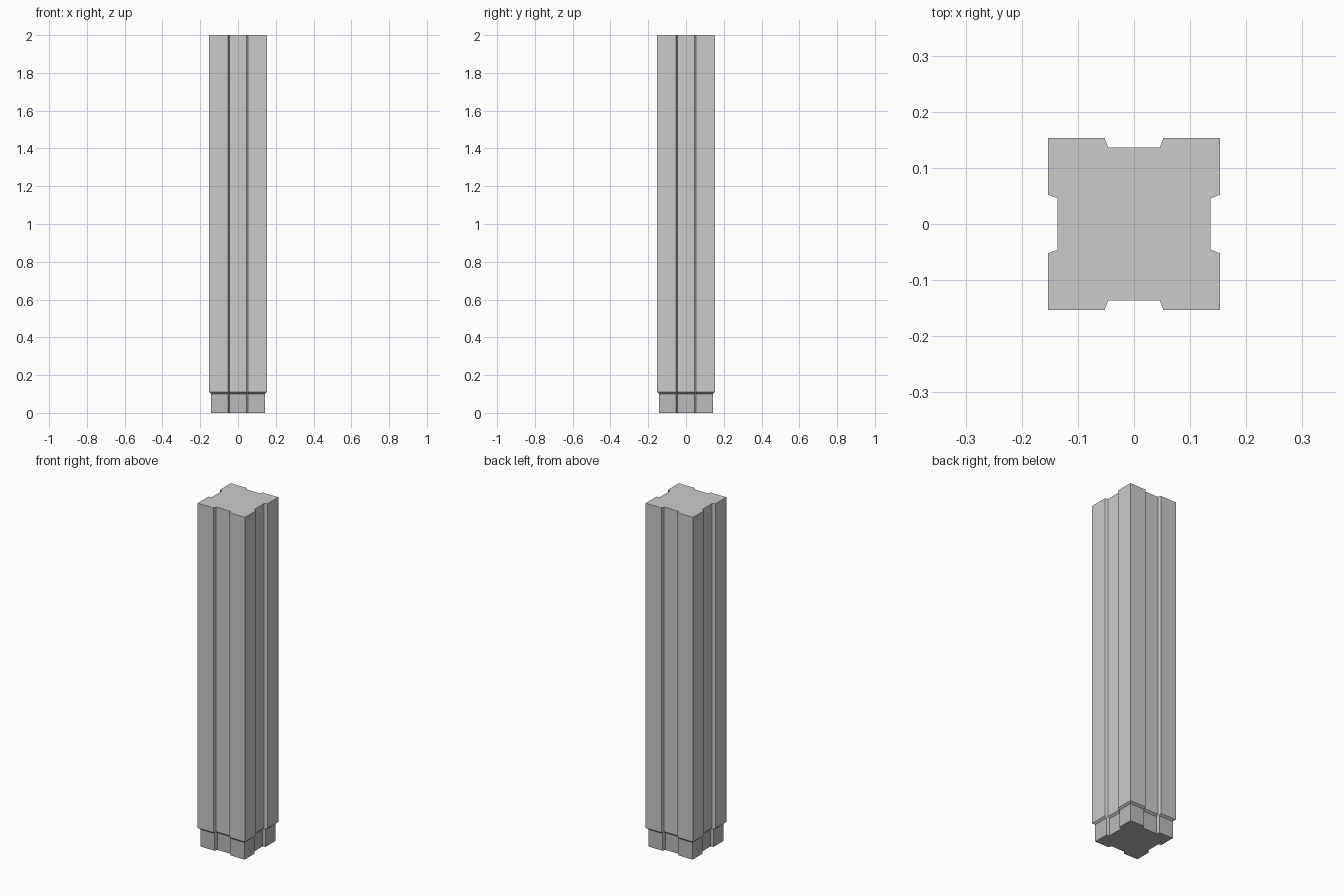
import bpy, bmesh

if "Cube" in bpy.data.objects:
    bpy.data.objects.remove(bpy.data.objects["Cube"])


def outline(outer, inner):
    """Square outline with one shallow trapezoid groove per side."""
    side = [(-outer, -outer), (-0.052, -outer), (-0.046, -inner),
            (0.046, -inner), (0.052, -outer)]
    points = []
    for _ in range(4):
        points += side
        side = [(-y, x) for x, y in side]
    return points


def loft(name, levels, cap_bottom=False, cap_top=False):
    """Join outlines stacked at increasing heights: (z, outer, inner)."""
    bm = bmesh.new()
    rings = [[bm.verts.new((x, y, z)) for x, y in outline(o, i)]
             for z, o, i in levels]
    for low, high in zip(rings, rings[1:]):
        for k in range(len(low)):
            n = (k + 1) % len(low)
            bm.faces.new((low[k], low[n], high[n], high[k]))
    if cap_bottom:
        bm.faces.new(rings[0][::-1])
    if cap_top:
        bm.faces.new(rings[-1])
    mesh = bpy.data.meshes.new(name)
    bm.to_mesh(mesh)
    bm.free()
    obj = bpy.data.objects.new(name, mesh)
    bpy.context.collection.objects.link(obj)
    return obj


# Grooved shaft, meeting the base at its lower rim
loft("pillar_shaft", [(0.11, 0.153, 0.136), (2.0, 0.153, 0.136)], cap_top=True)

# Narrower dark base with a sloped lip up to the shaft
base = loft("pillar_base", [(0.0, 0.142, 0.125), (0.10, 0.142, 0.125),
                            (0.11, 0.153, 0.136)], cap_bottom=True)
dark = bpy.data.materials.new("dark_grey")
dark.diffuse_color = (0.5, 0.5, 0.5, 1)
dark.use_nodes = True
dark.node_tree.nodes["Principled BSDF"].inputs["Base Color"].default_value = dark.diffuse_color
base.data.materials.append(dark)
